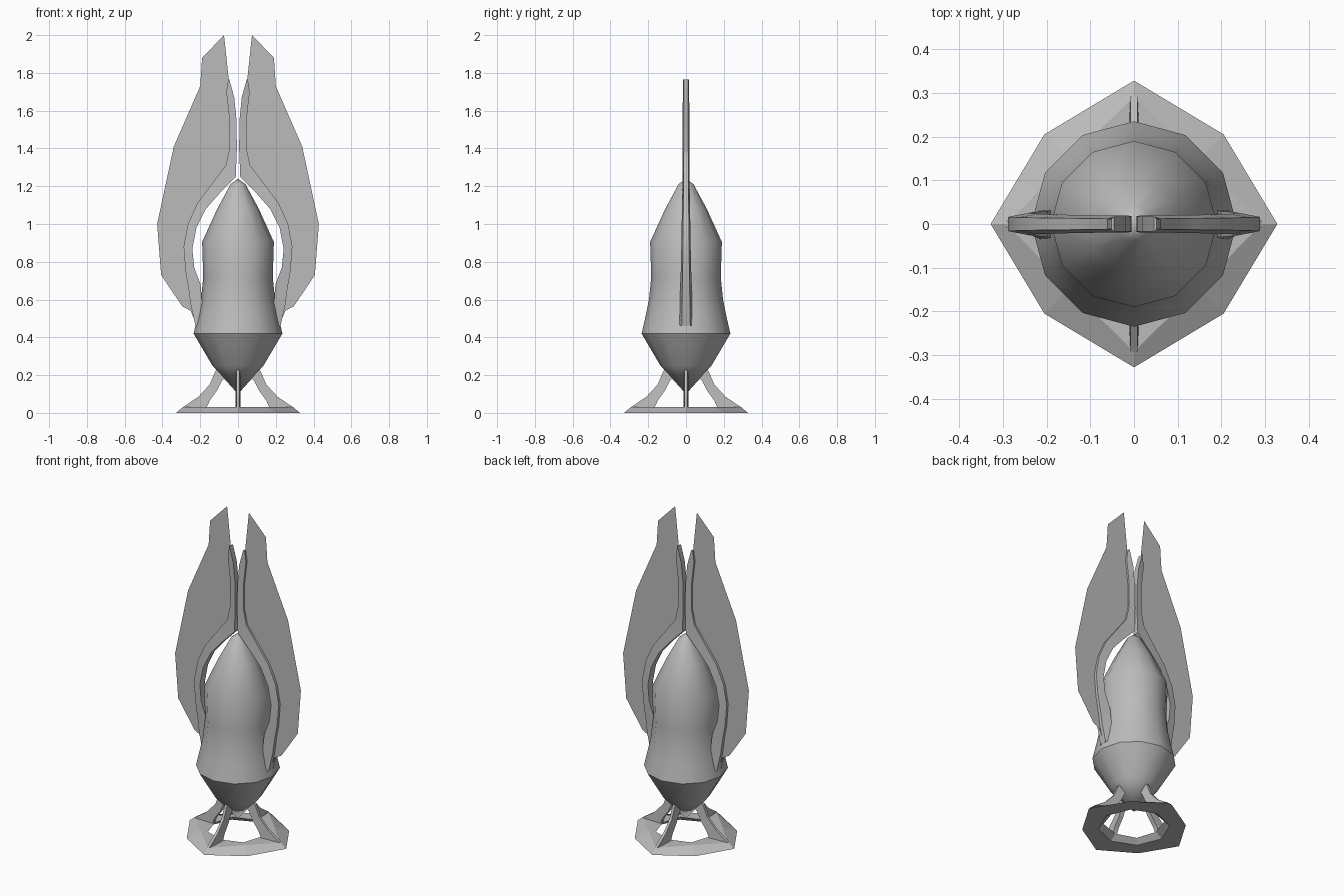
import bpy, bmesh, math
from mathutils import Matrix

cube = bpy.data.objects.get("Cube")
if cube:
    bpy.data.objects.remove(cube, do_unlink=True)

grey = bpy.data.materials.new("plain grey")
grey.use_nodes = True
grey.diffuse_color = (0.5, 0.5, 0.5, 1)
grey.node_tree.nodes["Principled BSDF"].inputs["Base Color"].default_value = (0.5, 0.5, 0.5, 1)


def finish(name, bm, smooth=None, solid=True):
    bmesh.ops.remove_doubles(bm, verts=bm.verts, dist=0.0005)
    if solid:
        bmesh.ops.recalc_face_normals(bm, faces=bm.faces)
    mesh = bpy.data.meshes.new(name)
    bm.to_mesh(mesh)
    bm.free()
    mesh.materials.append(grey)
    ob = bpy.data.objects.new(name, mesh)
    bpy.context.collection.objects.link(ob)
    if smooth:
        bpy.ops.object.select_all(action='DESELECT')
        ob.select_set(True)
        bpy.context.view_layer.objects.active = ob
        bpy.ops.object.shade_smooth_by_angle(angle=math.radians(smooth))
    return ob


def bridge(bm, loops, wrap=False):
    """Join a list of closed vertex loops with quads."""
    rings = [[bm.verts.new(p) for p in loop] for loop in loops]
    pairs = list(zip(rings, rings[1:]))
    if wrap:
        pairs.append((rings[-1], rings[0]))
    for a, b in pairs:
        n = len(a)
        for i in range(n):
            j = (i + 1) % n
            bm.faces.new((a[i], a[j], b[j], b[i]))
    return rings


def round_loop(sides, z, axis_r, diag_r=None):
    """Loop whose odd points may use a second radius."""
    pts = []
    for i in range(sides):
        r = diag_r if diag_r and i % 2 else axis_r
        a = math.tau * i / sides
        pts.append((r * math.cos(a), r * math.sin(a), z))
    return pts


# Twelve-sided hull
profile = [(0.0001, 0.10), (0.135, 0.25), (0.235, 0.42), (0.212, 0.52), (0.196, 0.60),
           (0.184, 0.72), (0.19, 0.905), (0.11, 1.08), (0.04, 1.21), (0.0001, 1.24)]
bm = bmesh.new()
bridge(bm, [round_loop(12, z, r) for r, z in profile])
finish("hull", bm, smooth=34)

# Eight-sided foot ring with a flat inner ledge
bm = bmesh.new()
bridge(bm, [round_loop(8, 0, 0.328, 0.29), round_loop(8, 0.03, 0.292, 0.208),
            round_loop(8, 0.03, 0.16, 0.17), round_loop(8, 0, 0.2, 0.2)], wrap=True)
finish("foot_ring", bm)

# Four curved legs
leg_outer = [(0.08, 0.26), (0.12, 0.22), (0.15, 0.15), (0.21, 0.085), (0.292, 0.03)]
leg_inner = [(0.05, 0.21), (0.085, 0.17), (0.11, 0.12), (0.15, 0.065), (0.165, 0.03)]
for k, name in enumerate(("left_leg", "back_leg", "right_leg", "front_leg")):
    bm = bmesh.new()
    loops = [[(xo, -0.008, zo), (xo, 0.008, zo), (xi, 0.014, zi), (xi, -0.014, zi)]
             for (xo, zo), (xi, zi) in zip(leg_outer, leg_inner)]
    rings = bridge(bm, loops)
    bm.faces.new(rings[0])
    bm.faces.new(rings[-1])
    bm.transform(Matrix.Rotation(k * math.pi / 2, 4, 'Z'))
    finish(name, bm)

# Wings: thin outer blade plus a thick rib along the inner edge
rib_inner = [(0.046, 1.765), (0.02, 1.67), (0.008, 1.55), (0.006, 1.4), (0.012, 1.25),
             (0.10, 1.16), (0.17, 1.08), (0.22, 0.98), (0.242, 0.87), (0.232, 0.77),
             (0.198, 0.68), (0.19, 0.58), (0.212, 0.46)]
rib_outer = [(0.052, 1.765), (0.062, 1.7), (0.045, 1.55), (0.045, 1.4), (0.065, 1.31),
             (0.14, 1.21), (0.215, 1.11), (0.265, 1.0), (0.288, 0.88), (0.278, 0.75),
             (0.262, 0.66), (0.25, 0.57), (0.225, 0.46)]
blade_outer = [(0.25, 0.54), (0.296, 0.565), (0.407, 0.73), (0.428, 1.0), (0.34, 1.41),
               (0.2, 1.73), (0.19, 1.88), (0.074, 2.0)]
for side, s in (("left", 1), ("right", -1)):
    bm = bmesh.new()
    loops = []
    for i, ((xi, zi), (xo, zo)) in enumerate(zip(rib_inner, rib_outer)):
        w = 0.017 + 0.018 * (i / (len(rib_inner) - 1)) ** 2
        loops.append([(s * xi, -w, zi), (s * xi, w, zi),
                      (s * xo, 0.65 * w, zo), (s * xo, -0.65 * w, zo)])
    rings = bridge(bm, loops)
    bm.faces.new(rings[0])
    bm.faces.new(rings[-1])
    finish(side + "_wing_rib", bm, smooth=30)

    bm = bmesh.new()
    outline = [((a + c) / 2, (b + d) / 2) for (a, b), (c, d) in zip(rib_inner, rib_outer)]
    bm.faces.new([bm.verts.new((s * x, 0, z)) for x, z in outline + blade_outer])
    finish(side + "_wing_blade", bm, solid=False)
